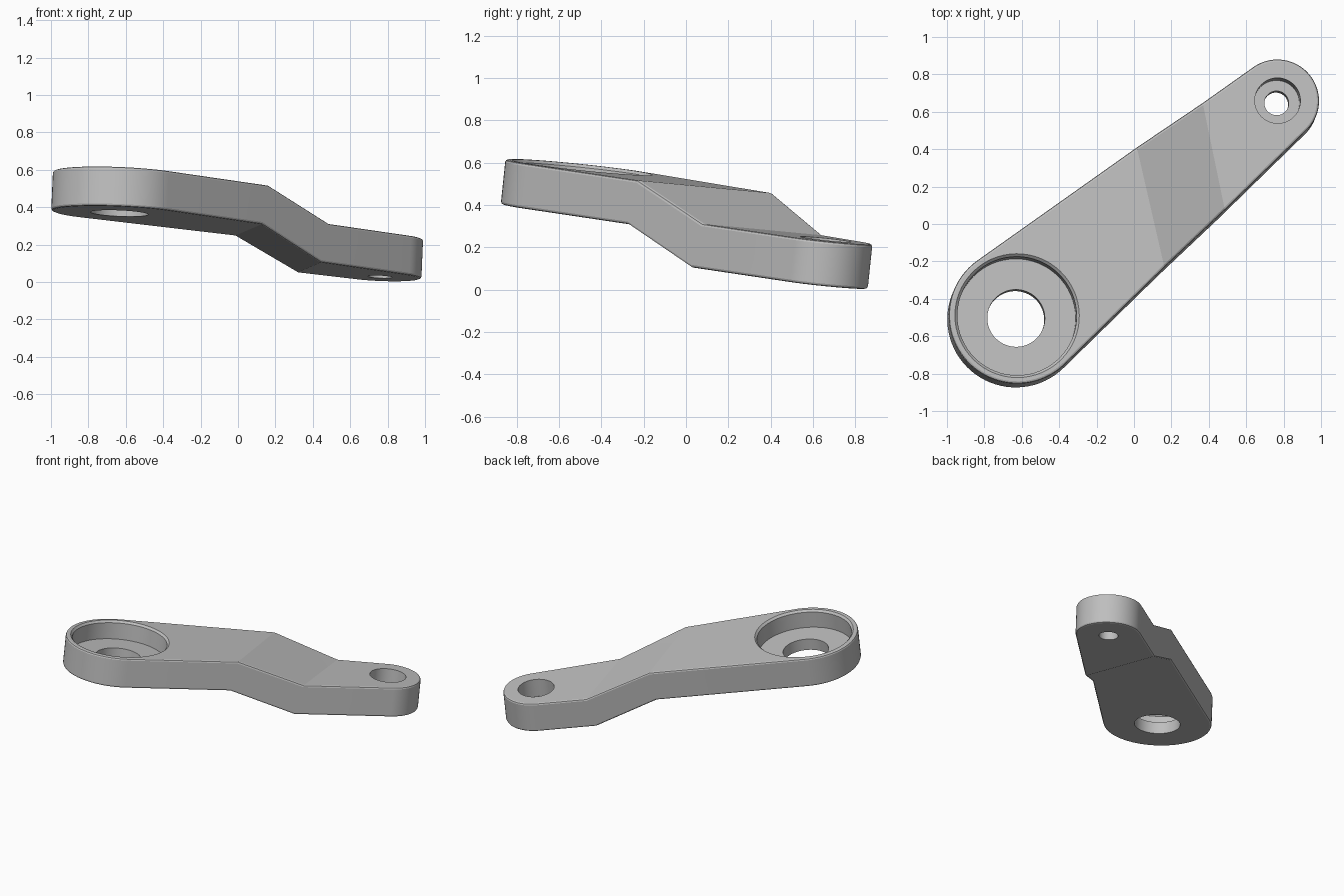
import bpy, bmesh, math
from mathutils import Matrix, Vector

if "Cube" in bpy.data.objects:
    bpy.data.objects.remove(bpy.data.objects["Cube"], do_unlink=True)

# Main dimensions, in the frame of the arm (u along, v across, w up)
BIG_R, SMALL_R = 0.365, 0.222
LENGTH, DROP, THICK = 1.831, 0.158, 0.212
KNEES_TOP = dict(front=(0.773, 1.236), back=(1.075, 1.515))
KNEES_BOTTOM = dict(front=(0.737, 1.19), back=(1.047, 1.467))

# Tilted frame placing the arm in the world
up = Vector((0.043, 0.105, 1)).normalized()
along = Vector((1.393, 1.15, -0.34))
along = (along - along.dot(up) * up).normalized()
across = up.cross(along)
frame = Matrix((along, across, up)).transposed().to_4x4()
frame.translation = (-0.625, -0.49, 0.578)

metal = bpy.data.materials.new("light_grey_metal")
metal.use_nodes = True
grey = (0.52, 0.52, 0.52, 1)
metal.diffuse_color = grey
metal.node_tree.nodes["Principled BSDF"].inputs["Base Color"].default_value = grey

phi = math.pi / 2 - math.asin((BIG_R - SMALL_R) / LENGTH)


def arc(centre, radius, start, end, z, steps=40):
    angles = [start + (end - start) * i / steps for i in range(steps + 1)]
    return [(centre + radius * math.cos(a), radius * math.sin(a), z) for a in angles]


def side_point(u, side, z):
    return (u, side * (BIG_R - u * math.cos(phi)) / math.sin(phi), z)


def make_object(name, bm):
    bmesh.ops.recalc_face_normals(bm, faces=bm.faces)
    mesh = bpy.data.meshes.new(name)
    bm.to_mesh(mesh)
    bm.free()
    mesh.materials.append(metal)
    obj = bpy.data.objects.new(name, mesh)
    bpy.context.collection.objects.link(obj)
    obj.matrix_world = frame
    return obj


# Cranked arm: two parallel flats joined by a skewed ramp
def add_cap(bm, knees, lower):
    """Add one broad surface and return its outline and faces."""
    (f1, f2), (b1, b2) = knees["front"], knees["back"]
    low = lower - DROP
    big = [bm.verts.new(p) for p in arc(0, BIG_R, phi, 2 * math.pi - phi, lower)]
    small = [bm.verts.new(p) for p in arc(LENGTH, SMALL_R, -phi, phi, low)]
    front_up, front_low = [bm.verts.new(side_point(u, -1, z)) for u, z in ((f1, lower), (f2, low))]
    back_up, back_low = [bm.verts.new(side_point(u, 1, z)) for u, z in ((b1, lower), (b2, low))]
    loops = ([back_up] + big + [front_up], [front_low] + small + [back_low],
             [front_up, front_low, back_up], [front_low, back_low, back_up])
    faces = [bm.faces.new(loop) for loop in loops]
    return big + [front_up, front_low] + small + [back_low, back_up], faces


bm = bmesh.new()
top, top_faces = add_cap(bm, KNEES_TOP, 0)
bottom, bottom_faces = add_cap(bm, KNEES_BOTTOM, -THICK)
caps = set(top_faces + bottom_faces)
count = len(top)
for i in range(count):
    j = (i + 1) % count
    bm.faces.new((top[i], bottom[i], bottom[j], top[j]))
bmesh.ops.recalc_face_normals(bm, faces=bm.faces)
rim = [e for e in bm.edges if sum(f in caps for f in e.link_faces) == 1]
bmesh.ops.bevel(bm, geom=rim, offset=0.012, segments=2, profile=0.5, affect='EDGES')
arm = make_object("cranked_arm", bm)


# Stepped round cutters for the bored holes
def make_cutter(name, u, w, profile, steps=64):
    bm = bmesh.new()
    rings = []
    for r, z in profile:
        ring = arc(u, r, 0, 2 * math.pi, w + z, steps)[:-1]
        rings.append([bm.verts.new(p) for p in ring])
    bm.faces.new(rings[0])
    bm.faces.new(rings[-1])
    for a, b in zip(rings, rings[1:]):
        for i in range(steps):
            j = (i + 1) % steps
            bm.faces.new((a[i], a[j], b[j], b[i]))
    cutter = make_object(name, bm)
    cutter.hide_render = True
    return cutter


cutters = [
    make_cutter("large_bore_cutter", 0, 0,
                [(0.333, 0.1), (0.333, 0), (0.319, -0.014), (0.319, -0.13),
                 (0.154, -0.13), (0.154, -0.4)]),
    make_cutter("small_bore_cutter", LENGTH, -DROP,
                [(0.122, 0.1), (0.122, -0.13), (0.065, -0.13), (0.065, -0.4)]),
]
for cutter in cutters:
    mod = arm.modifiers.new(cutter.name, 'BOOLEAN')
    mod.operation = 'DIFFERENCE'
    mod.solver = 'EXACT'
    mod.object = cutter

# Bake the holes and discard the cutters
bpy.context.view_layer.update()
graph = bpy.context.evaluated_depsgraph_get()
baked = bpy.data.meshes.new_from_object(arm.evaluated_get(graph))
arm.modifiers.clear()
arm.data = baked
for cutter in cutters:
    bpy.data.objects.remove(cutter, do_unlink=True)

# Smooth round walls, keep creases sharp
for obj in bpy.context.selected_objects:
    obj.select_set(False)
arm.select_set(True)
bpy.context.view_layer.objects.active = arm
bpy.ops.object.shade_smooth_by_angle(angle=math.radians(15))
